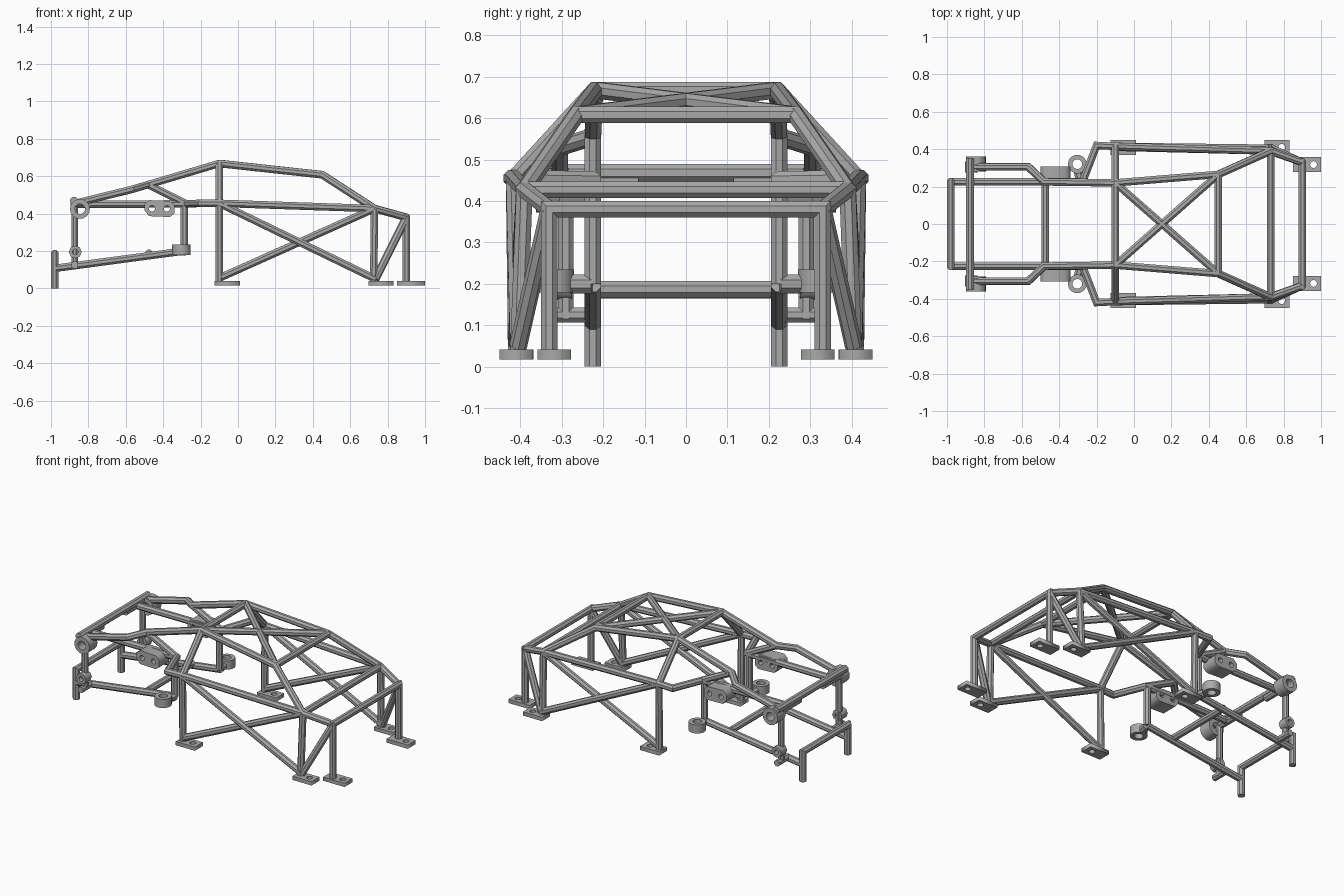
import bpy
import math
from mathutils import Vector, Matrix

cube = bpy.data.objects.get("Cube")
if cube:
    bpy.data.objects.remove(cube, do_unlink=True)

steel = bpy.data.materials.new("grey_steel")
steel.use_nodes = True
steel.diffuse_color = (0.4, 0.4, 0.4, 1)
steel.node_tree.nodes["Principled BSDF"].inputs["Base Color"].default_value = (0.4, 0.4, 0.4, 1)

R = 0.0215
SIDES = 8


def finish(name, mesh, mirror):
    mesh.materials.clear()
    mesh.materials.append(steel)
    ob = bpy.data.objects.new(name, mesh)
    bpy.context.collection.objects.link(ob)
    if mirror:
        mod = ob.modifiers.new("mirror", "MIRROR")
        mod.use_axis = (False, True, False)
        mod.use_clip = False
        mod.use_mirror_merge = False
    return ob


def tube(name, points, mirror=True, radius=R):
    """Octagonal tube along a path, with mitred bends."""
    pts = [Vector(p) for p in points]
    dirs = [(b - a).normalized() for a, b in zip(pts, pts[1:])]
    d = dirs[0]
    ref = Vector((0, 0, 1)) if abs(d.z) < 0.9 else Vector((1, 0, 0))
    u = d.cross(ref).normalized()
    v = d.cross(u)
    ring = [pts[0] + radius * (math.cos(a) * u + math.sin(a) * v)
            for a in ((i + 0.5) * math.tau / SIDES for i in range(SIDES))]
    verts = list(ring)
    for i in range(1, len(pts)):
        d = dirs[i - 1]
        n = (d + dirs[i]).normalized() if i < len(dirs) else d
        ring = [p + d * ((pts[i] - p).dot(n) / d.dot(n)) for p in ring]
        verts += ring
    faces = [tuple(range(SIDES)), tuple(reversed(range(len(verts) - SIDES, len(verts))))]
    for s in range(len(pts) - 1):
        for k in range(SIDES):
            a, b = s * SIDES + k, s * SIDES + (k + 1) % SIDES
            faces.append((b, a, a + SIDES, b + SIDES))
    mesh = bpy.data.meshes.new(name)
    mesh.from_pydata(verts, [], faces)
    return finish(name, mesh, mirror)


def circle(x, y, r, n=20):
    return [(x + r * math.cos(i * math.tau / n), y + r * math.sin(i * math.tau / n)) for i in range(n)]


def rect(w, h):
    return [(-w / 2, -h / 2), (w / 2, -h / 2), (w / 2, h / 2), (-w / 2, h / 2)]


def slab(name, centre, thick, outline, holes=(), upright=False):
    """Outline with holes, extruded along z, or along y when upright."""
    curve = bpy.data.curves.new(name, "CURVE")
    curve.dimensions = "2D"
    curve.fill_mode = "BOTH"
    curve.extrude = thick / 2
    for loop in [outline, *holes]:
        sp = curve.splines.new("POLY")
        sp.points.add(len(loop) - 1)
        for p, (x, y) in zip(sp.points, loop):
            p.co = (x, y, 0, 1)
        sp.use_cyclic_u = True
    temp = bpy.data.objects.new("temp", curve)
    bpy.context.collection.objects.link(temp)
    bpy.context.view_layer.update()
    mesh = bpy.data.meshes.new_from_object(temp.evaluated_get(bpy.context.evaluated_depsgraph_get()))
    bpy.data.objects.remove(temp, do_unlink=True)
    turn = Matrix.Rotation(math.pi / 2, 4, "X") if upright else Matrix()
    mesh.transform(Matrix.Translation(centre) @ turn)
    return finish(name, mesh, True)


# Key joints on the +y side
hoop_top = (-0.1, 0.22, 0.668)
hoop_waist = (-0.1, 0.415, 0.455)
screen_top = (0.45, 0.265, 0.608)
dash = (0.73, 0.39, 0.427)
nose = (0.9, 0.33, 0.38)
sill_front = (0.735, 0.405, 0.05)
sill_rear = (-0.09, 0.41, 0.06)
stay_joint = (-0.48, 0.225, 0.555)
waist_inner = (-0.275, 0.225, 0.452)


def flip(p):
    return (p[0], -p[1], p[2])


# Main hoop and roof
hoop = [(-0.1, 0.41, 0.03), hoop_waist, hoop_top]
tube("main_hoop", hoop + [flip(p) for p in reversed(hoop)], False)
tube("roof_rail", [hoop_top, screen_top, dash, nose])
tube("windscreen_bar", [screen_top, flip(screen_top)], False)
tube("roof_diagonal", [hoop_top, flip(screen_top)])
tube("dash_bar", [dash, flip(dash)], False)

# Nose frame
nose_half = [(0.9, 0.33, 0.03), nose]
tube("nose_hoop", nose_half + [flip(p) for p in reversed(nose_half)], False)
tube("front_post", [dash, (0.725, 0.405, 0.03)])
tube("nose_brace", [nose, sill_front])

# Side frames
tube("waist_rail", [dash, hoop_waist, (-0.2, 0.42, 0.455), waist_inner, (-0.87, 0.225, 0.45)])
tube("door_diagonal_down", [hoop_waist, sill_front])
tube("door_diagonal_up", [dash, sill_rear])

# Rear frame
tube("rear_stay", [hoop_top, stay_joint, (-0.565, 0.305, 0.53), (-0.87, 0.305, 0.455)])
tube("stay_strut", [stay_joint, waist_inner])
tube("rear_crossbar", [(-0.877, 0.35, 0.468), (-0.877, -0.35, 0.468)], False, 0.023)
tube("crossbar_sleeve", [(-0.877, 0.115, 0.447), (-0.877, 0.3, 0.447)])
tube("rear_post", [(-0.287, 0.225, 0.2), (-0.287, 0.225, 0.45)])
tube("lower_rail", [(-0.287, 0.225, 0.2), (-0.975, 0.225, 0.108)])
tube("lower_crossbar", [(-0.475, 0.225, 0.187), (-0.475, -0.225, 0.187)], False)
bumper = [(-0.98, 0.225, 0), (-0.98, 0.225, 0.185)]
tube("rear_bumper_hoop", bumper + [flip(p) for p in reversed(bumper)], False)
tube("link_post", [(-0.873, 0.29, 0.115), (-0.873, 0.29, 0.46)], radius=0.02)
tube("link_arm", [(-0.873, 0.225, 0.125), (-0.873, 0.335, 0.125)], radius=0.02)

# Foot plates with bolt holes
for name, x, y, hole in (("hoop_foot", -0.057, 0.408, 0.025),
                         ("post_foot", 0.765, 0.41, 0.025),
                         ("nose_foot", 0.925, 0.318, 0.035)):
    slab(name, (x, y, 0.029), 0.024, rect(0.135 if name != "nose_foot" else 0.15, 0.08),
         [circle(hole, 0, 0.018)])

# Bushings, eyes and mounting blocks
slab("crossbar_bushing", (-0.845, 0.322, 0.425), 0.08, circle(0, 0, 0.053),
     [circle(0, 0, 0.027)], True)
slab("link_eye", (-0.87, 0.305, 0.195), 0.06, circle(0, 0, 0.034, 8),
     [circle(0, 0, 0.015)], True)
slab("shock_cup", (-0.303, 0.32, 0.207), 0.055, circle(0, 0, 0.05), [circle(0, 0, 0.026)])
tube("cup_arm", [(-0.287, 0.225, 0.2), (-0.298, 0.278, 0.2)], radius=0.025)
block = [(x * 0.08, z * 0.045) for x, z in
         ((-1, 0.5), (-1, -0.2), (-0.7, -0.9), (0.7, -1), (1, -0.6), (1, 0.4), (0.7, 0.9), (-0.7, 1))]
slab("mount_block", (-0.42, 0.257, 0.427), 0.1, block,
     [circle(s * 0.04, 0, 0.016) for s in (-1, 1)], True)
